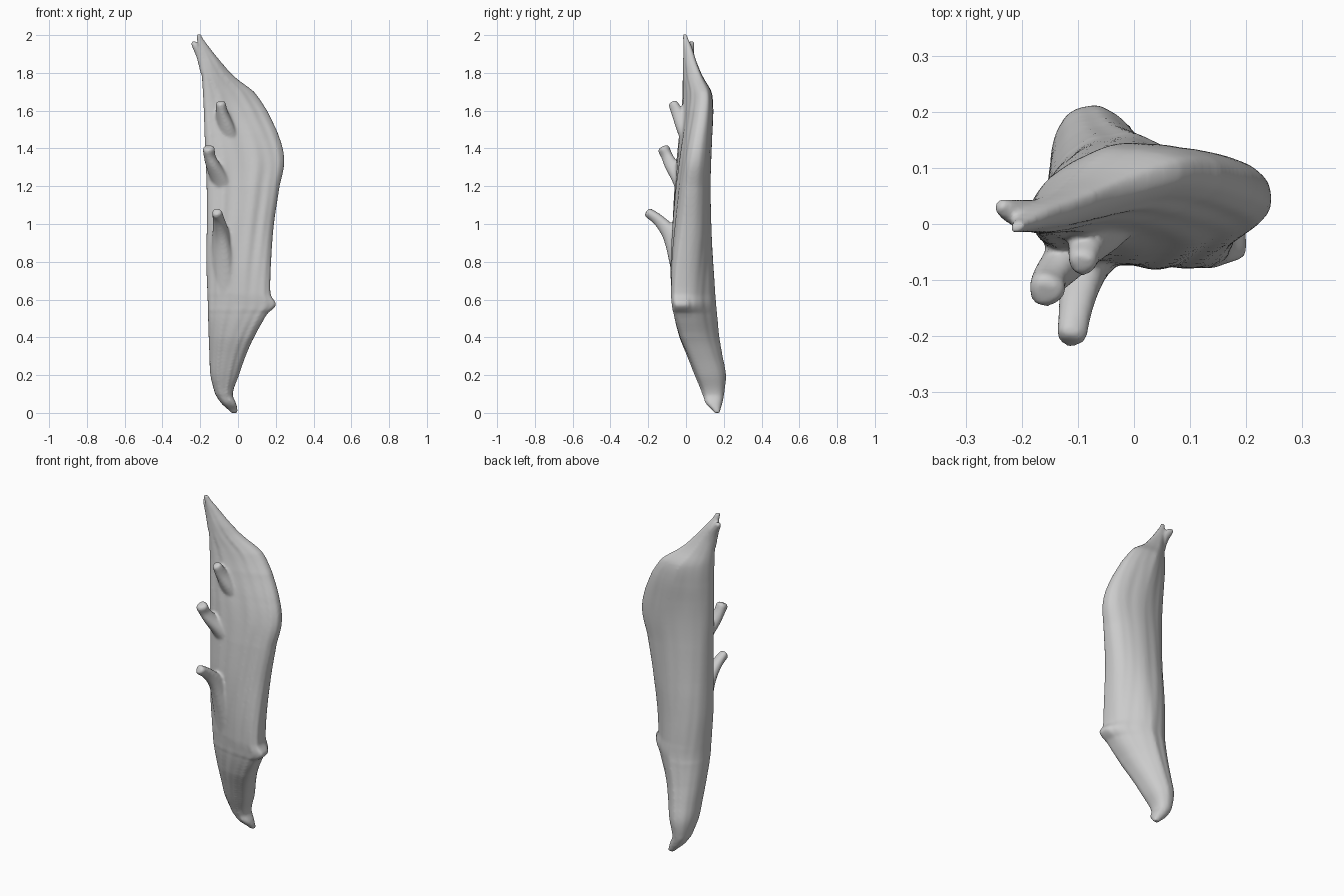
import bpy, bmesh, math
from mathutils import Vector

if "Cube" in bpy.data.objects:
    bpy.data.objects.remove(bpy.data.objects["Cube"])

# Slab sections: z, left x, right x, left y, right y, front bulge, back bulge
ROWS = [
    (0.00, -.038, .000, .165, .165, .014, .014),
    (0.05, -.088, -.010, .150, .145, .042, .045),
    (0.10, -.121, -.028, .140, .140, .054, .062),
    (0.20, -.146, .005, .105, .100, .055, .109),
    (0.30, -.151, .040, .075, .055, .055, .129),
    (0.40, -.155, .085, .045, .008, .055, .150),
    (0.53, -.159, .152, .010, -.034, .047, .176),
    (0.575, -.160, .174, .003, -.044, .046, .180),
    (0.63, -.162, .170, .000, -.046, .049, .178),
    (0.80, -.168, .175, -.005, -.030, .058, .163),
    (1.00, -.165, .190, -.010, .000, .065, .140),
    (1.20, -.166, .220, -.010, .020, .060, .125),
    (1.33, -.171, .245, -.010, .040, .055, .118),
    (1.45, -.176, .222, -.008, .060, .050, .112),
    (1.60, -.181, .155, .000, .085, .045, .102),
    (1.70, -.186, .085, .005, .095, .045, .085),
    (1.78, -.191, -.018, .010, .070, .045, .050),
    (1.85, -.196, -.083, .010, .045, .038, .032),
    (1.93, -.211, -.147, .005, .020, .025, .021),
    (2.005, -.220, -.196, -.008, -.003, .010, .010),
]


def spline(points, steps):
    """Smooth path through points of any dimension."""
    out = []
    n = len(points)
    for i in range(n - 1):
        p0, p1, p2, p3 = (points[max(0, min(n - 1, i + k))] for k in (-1, 0, 1, 2))
        for s in range(steps):
            t = s / steps
            out.append([b + .5 * t * ((c - a) + t * (2*a - 5*b + 4*c - d + t * (3*(b - c) + d - a)))
                        for a, b, c, d in zip(p0, p1, p2, p3)])
    out.append(list(points[-1]))
    return out


def loft(name, rings):
    """Skin a stack of closed rings, capped at both ends."""
    bm = bmesh.new()
    vs = [[bm.verts.new(p) for p in r] for r in rings]
    n = len(vs[0])
    for a, b in zip(vs, vs[1:]):
        for j in range(n):
            k = (j + 1) % n
            bm.faces.new((a[j], a[k], b[k], b[j]))
    bm.faces.new(vs[0][::-1])
    bm.faces.new(vs[-1])
    bmesh.ops.recalc_face_normals(bm, faces=bm.faces)
    me = bpy.data.meshes.new(name)
    bm.to_mesh(me)
    bm.free()
    ob = bpy.data.objects.new(name, me)
    bpy.context.collection.objects.link(ob)
    return ob


def spow(v, p):
    return math.copysign(abs(v) ** p, v)


# Splintered wood slab with shallow lengthwise grain
N = 72
rings = []
for idx, (z, xl, xr, yl, yr, f, b) in enumerate(spline(ROWS, 5)):
    # z is linear within each span so sections never fold over
    i, s = divmod(idx, 5)
    if s:
        z = ROWS[i][0] + (ROWS[i + 1][0] - ROWS[i][0]) * s / 5
    knob = .028 * math.exp(-((z - .572) / .035) ** 2)
    flat = math.exp(-((z - .65) / .45) ** 2)
    ring = []
    for j in range(N):
        a = 2 * math.pi * j / N
        c, sn = math.cos(a), math.sin(a)
        t = .5 + .5 * spow(c, .85)
        base = yl + (yr - yl) * t
        grain = .025 * math.sin(9 * a + 2.2 * math.sin(2.1 * z)) \
            + .025 * math.sin(16 * a + 3 * math.sin(3.3 * z + 1))
        if sn > 0:
            # back: rounded at the left, a planed flat toward the right edge
            depth = b * spow(sn, .8) * (1 + .4 * min(grain, .02))
            depth -= max(0, (yr - yl) * (t - .5)) * sn
            depth *= 1 - .16 * flat * max(0, c) * sn * 2
        else:
            depth = f * spow(sn, .75) * (1 + 1.6 * grain)
        # branch knob sticking out of the front right edge
        x = xl + (xr - xl) * t + knob * t ** 8 * (1 if sn <= .3 else .6)
        ring.append((x, base + depth, z))
    rings.append(ring)
parts = [loft("wood_slab", rings)]


# Broken twig stubs: points are x, y, z, radius
def twig(name, pts, sides=16):
    path = spline(pts, 6)
    rs = []
    for i, p in enumerate(path):
        q, r = path[max(0, i - 1)], path[min(len(path) - 1, i + 1)]
        d = (Vector(r[:3]) - Vector(q[:3])).normalized()
        u = d.cross(Vector((0, 1, .1))).normalized()
        v = d.cross(u)
        rs.append([Vector(p[:3]) + p[3] * (1 + .06 * math.sin(3 * a + i * .2)) *
                   (u * math.cos(a) + v * math.sin(a))
                   for a in (2 * math.pi * k / sides for k in range(sides))])
    # slightly rounded broken end
    end = Vector(path[-1][:3]) + d * path[-1][3] * .4
    rs.append([end + (w - Vector(path[-1][:3])) * .7 for w in rs[-1]])
    parts.append(loft(name, rs))


twig("lower_twig", [(-.06, .00, .62, .060), (-.075, -.030, .80, .059), (-.088, -.075, .935, .046),
                    (-.102, -.140, 1.017, .032), (-.112, -.200, 1.060, .027)])
twig("middle_twig", [(-.05, .015, 1.14, .050), (-.095, -.030, 1.24, .047), (-.134, -.078, 1.315, .036),
                     (-.151, -.100, 1.36, .031), (-.156, -.118, 1.398, .033)])
twig("upper_twig", [(-.03, .03, 1.42, .05), (-.060, -.008, 1.51, .045), (-.082, -.040, 1.58, .034),
                    (-.092, -.068, 1.638, .026)])
twig("tip_splinter", [(-.17, .01, 1.80, .028), (-.192, .015, 1.89, .028), (-.222, .024, 1.94, .021),
                      (-.238, .033, 1.960, .014)])

# Grow slab and twigs into one piece with soft joints
bpy.ops.object.select_all(action='DESELECT')
for p in parts:
    p.select_set(True)
bpy.context.view_layer.objects.active = parts[0]
bpy.ops.object.join()
slab = parts[0]
m = slab.modifiers.new("fuse", 'REMESH')
m.mode = 'VOXEL'
m.voxel_size = .007
m.use_smooth_shade = True
m = slab.modifiers.new("soften", 'SMOOTH')
m.factor = .5
m.iterations = 7
